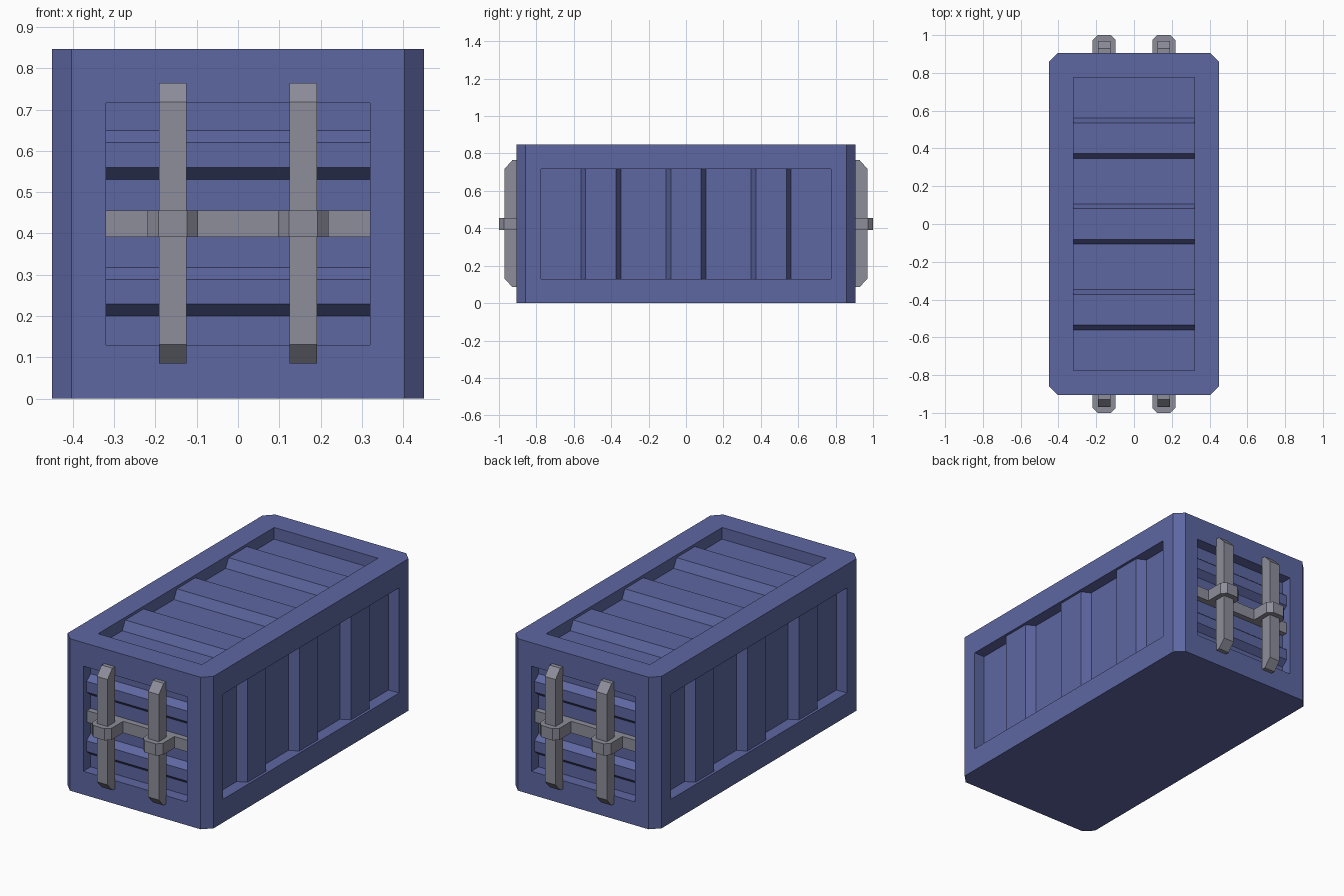
import bpy, bmesh
from mathutils import Matrix

if "Cube" in bpy.data.objects:
    bpy.data.objects.remove(bpy.data.objects["Cube"])

W, L, H = 0.45, 0.905, 0.847      # half width, half length, height
D = 0.065                         # panel recess depth
PX, PY, Z0, Z1 = 0.32, 0.775, 0.13, 0.716   # panel openings


def material(name, color):
    m = bpy.data.materials.new(name)
    m.diffuse_color = color
    m.use_nodes = True
    m.node_tree.nodes["Principled BSDF"].inputs["Base Color"].default_value = m.diffuse_color
    return m


blue = material("blue_paint", (0.11, 0.135, 0.36, 1))
steel = material("grey_steel", (0.27, 0.27, 0.33, 1))


def make(name, bm, mat):
    bmesh.ops.recalc_face_normals(bm, faces=bm.faces)
    me = bpy.data.meshes.new(name)
    bm.to_mesh(me)
    bm.free()
    ob = bpy.data.objects.new(name, me)
    bpy.context.collection.objects.link(ob)
    if mat:
        me.materials.append(mat)
    return ob


def prism(name, profile, a, b, place, mat, turn=0):
    """Extrude a 2D profile from a to b; place(u, v, w) gives x, y, z."""
    bm = bmesh.new()
    ends = [[bm.verts.new(place(u, v, w)) for u, v in profile] for w in (a, b)]
    n = len(profile)
    for ring in ends:
        bm.faces.new(ring)
    for i in range(n):
        j = (i + 1) % n
        bm.faces.new((ends[0][i], ends[0][j], ends[1][j], ends[1][i]))
    bm.transform(Matrix.Rotation(turn, 4, 'Z'))
    return make(name, bm, mat)


def box(bm, x0, x1, y0, y1, z0, z1):
    m = Matrix.Translation(((x0 + x1) / 2, (y0 + y1) / 2, (z0 + z1) / 2)) \
        @ Matrix.Diagonal((x1 - x0, y1 - y0, z1 - z0, 1))
    bmesh.ops.create_cube(bm, size=1, matrix=m)


def octagon(x0, x1, y0, y1, c):
    return [(x0 + c, y0), (x1 - c, y0), (x1, y0 + c), (x1, y1 - c),
            (x1 - c, y1), (x0 + c, y1), (x0, y1 - c), (x0, y0 + c)]


def ridge(center, half, slope, height):
    """Trapezoid rib, sunk slightly under the panel floor."""
    return [(center - half, -0.005), (center - half, 0),
            (center - half + slope, height), (center + half - slope, height),
            (center + half, 0), (center + half, -0.005)]


# Body: chamfered block with five recessed panels
body = prism("container_body", octagon(-W, W, -L, L, 0.047), 0, H,
             lambda u, v, w: (u, v, w), blue)
bm = bmesh.new()
for s in (-1, 1):
    box(bm, *sorted((s * (W - D), s * (W + 0.1))), -PY, PY, Z0, Z1)
    box(bm, -PX, PX, *sorted((s * (L - D), s * (L + 0.1))), Z0, Z1)
box(bm, -PX, PX, -PY, PY, H - D, H + 0.1)
cutter = make("panel_cutter", bm, blue)
cutter.hide_render = True
mod = body.modifiers.new("panels", 'BOOLEAN')
mod.operation, mod.object, mod.solver = 'DIFFERENCE', cutter, 'EXACT'
bpy.context.view_layer.objects.active = body
bpy.ops.object.modifier_apply(modifier=mod.name)
bpy.data.objects.remove(cutter)

# Roof ribs
for c in (-0.455, 0, 0.455):
    prism("roof_rib", ridge(c, 0.107, 0.026, 0.05), -PX, PX,
          lambda u, v, w: (w, u, H - D + v), blue)

for turn, side in ((0, "front"), (3.14159265, "back")):
    # Side wall ribs
    for c in (-0.455, 0, 0.455):
        prism("side_rib", ridge(c, 0.107, 0.026, 0.05), Z0, Z1,
              lambda u, v, w: (W - D + v, u, w), blue, turn)
    # Door ribs
    for c in (0.259, 0.59):
        prism(side + "_door_rib", ridge(c, 0.059, 0.029, 0.036), -PX, PX,
              lambda u, v, w: (w, -(L - D) - v, u), blue, turn)
    # Horizontal locking bar
    bm = bmesh.new()
    box(bm, -PX, PX, -0.873, -0.835, 0.391, 0.456)
    bm.transform(Matrix.Rotation(turn, 4, 'Z'))
    make(side + "_cross_bar", bm, steel)
    for s in (-1, 1):
        x = s * 0.158
        # Upright bar with sloped ends
        prism(side + "_lock_bar",
              [(-0.903, 0.085), (-0.928, 0.085), (-0.97, 0.131),
               (-0.97, 0.718), (-0.928, 0.765), (-0.903, 0.765)],
              x - 0.033, x + 0.033, lambda u, v, w: (w, u, v), steel, turn)
        # Clamp around the upright
        prism(side + "_clamp", octagon(x - 0.061, x + 0.061, -1.0, -0.838, 0.026),
              0.391, 0.456, lambda u, v, w: (u, v, w), steel, turn)
